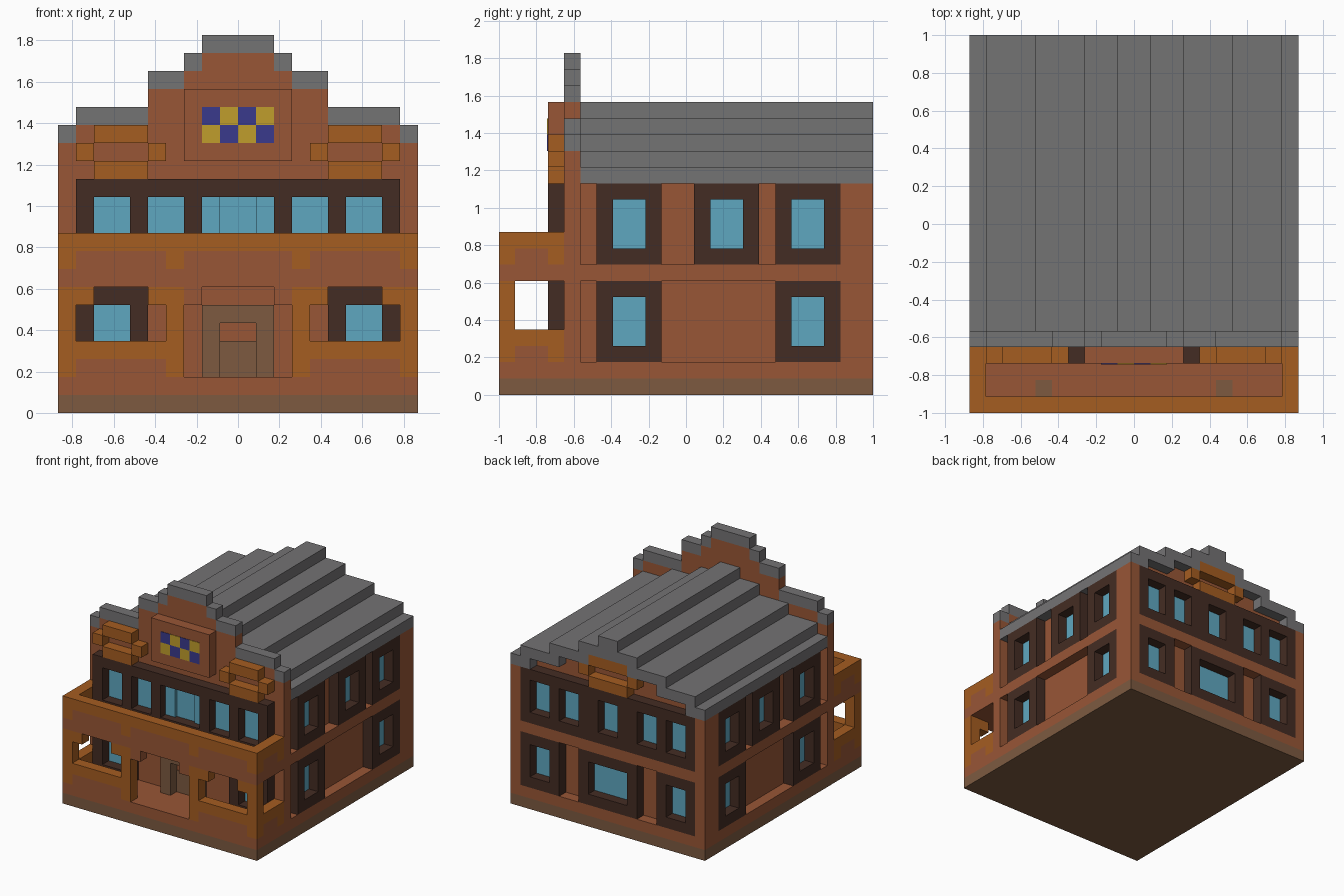
import bpy
import bmesh
from mathutils import Vector

UNIT = 2 / 23          # edge of one building block
HALF_DEPTH = 11.5      # blocks from the front edge to the centre

default_cube = bpy.data.objects.get("Cube")
if default_cube:
    bpy.data.objects.remove(default_cube, do_unlink=True)


def linear(channel):
    value = channel / 255
    return value / 12.92 if value < 0.04045 else ((value + 0.055) / 1.055) ** 2.4


def material(name, red, green, blue):
    mat = bpy.data.materials.new(name)
    mat.use_nodes = True
    colour = (linear(red), linear(green), linear(blue), 1)
    mat.diffuse_color = colour
    mat.node_tree.nodes["Principled BSDF"].inputs["Base Color"].default_value = colour
    return mat


brick = material("brick brown", 152, 86, 54)
orange = material("orange trim", 165, 93, 33)
slate = material("slate grey", 116, 115, 116)
dark = material("dark timber", 68, 44, 35)
glass = material("window blue", 95, 167, 192)
stone = material("stone tan", 125, 90, 64)
yellow = material("sign yellow", 192, 158, 44)
navy = material("sign navy", 58, 58, 140)


def add_box(bm, x0, x1, y0, y1, z0, z1):
    """Box measured in blocks: x from the centre, y from the front edge."""
    low = Vector((min(x0, x1), min(y0, y1) - HALF_DEPTH, z0)) * UNIT
    high = Vector((max(x0, x1), max(y0, y1) - HALF_DEPTH, z1)) * UNIT
    made = bmesh.ops.create_cube(bm, size=1)["verts"]
    for vert in made:
        vert.co = (low + high) / 2 + vert.co * (high - low)


def part(name, mat, boxes, mirror=False):
    bm = bmesh.new()
    for x0, x1, *rest in boxes:
        add_box(bm, x0, x1, *rest)
        if mirror and x0 != -x1:
            add_box(bm, -x1, -x0, *rest)
    mesh = bpy.data.meshes.new(name)
    bm.to_mesh(mesh)
    bm.free()
    mesh.materials.append(mat)
    obj = bpy.data.objects.new(name, mesh)
    bpy.context.scene.collection.objects.link(obj)
    return obj


def place(side, a0, a1, depth0, depth1, z0, z1):
    """Turn a span along a wall, and a depth behind its face, into a box."""
    if side == "front":
        return a0, a1, 3 + depth0, 3 + depth1, z0, z1
    if side == "back":
        return a0, a1, 23 - depth1, 23 - depth0, z0, z1
    return 10 - depth1, 10 - depth0, a0, a1, z0, z1


def window_panel(name, side, span, height, holes, hole_height):
    """Dark frame one block deep with panes set at its back."""
    mirror = side == "side"
    bottom, top = hole_height
    boxes = [place(side, *span, 0, 1, height[0], bottom),
             place(side, *span, 0, 1, top, height[1])]
    edges = [span[0]] + [edge for hole in holes for edge in hole] + [span[1]]
    for start, end in zip(edges[::2], edges[1::2]):
        boxes.append(place(side, start, end, 0, 1, bottom, top))
    part(name + "_frame", dark, boxes, mirror)
    panes = [place(side, *hole, 0.94, 1.02, bottom, top) for hole in holes]
    part(name + "_glass", glass, panes, mirror)


# Base, walls and floor bands
part("base", stone, [(-10, 10, 0, 23, 0, 1)])
part("wall_core", brick, [(-9, 9, 5, 22, 1, 13)])
part("wall_bands", brick, [(-10, 10, 0, 23, 1, 2), (-10, 10, 4, 23, 7, 8)])
part("back_corners", brick, [(9, 10, 21, 23, 2, 13)], True)

# Stepped front wall with grey coping
steps = [(10, 15), (9, 16), (5, 18), (3, 19), (2, 20)]
part("front_wall", brick, [(-w, w, 4, 5, 1, top) for w, top in steps])
inner = [w for w, top in steps[1:]] + [0]
part("front_coping", slate,
     [(end, w, 4, 5, top, top + 1) for (w, top), end in zip(steps, inner)], True)

# Stepped roof, each layer overlapping the next by one block
roof_edges = [10, 9, 6, 3, 1]
roof_inner = [8, 5, 2, 0, 0]
part("roof", slate,
     [(inside, edge, 5, 23, 13 + i, 14 + i)
      for i, (edge, inside) in enumerate(zip(roof_edges, roof_inner))], True)
part("gable_infill", brick,
     [(-w, w, 5, 22, 13 + i, 14 + i) for i, w in enumerate(roof_inner[:3])])

# Side windows
for label, start in (("rear", 17), ("near", 6)):
    hole = [(start + 1, start + 3)]
    span = (start, start + 4)
    window_panel("lower_" + label + "_side", "side", span, (2, 7), hole, (3, 6))
    window_panel("upper_" + label + "_side", "side", span, (8, 13), hole, (9, 12))
window_panel("upper_middle_side", "side", (12, 16), (8, 13), [(13, 15)], (9, 12))

# Back windows
window_panel("upper_back", "back", (-9, 9), (8, 13),
             [(-8, -6), (-5, -3), (-1, 1), (3, 5), (6, 8)], (9, 12))
window_panel("lower_back_middle", "back", (-3, 3), (2, 7), [(-2, 2)], (3, 6))
for label, start in (("right", -9), ("left", 5)):
    window_panel("lower_back_" + label, "back", (start, start + 4), (2, 7),
                 [(start + 1, start + 3)], (3, 6))
    window_panel("lower_front_" + label, "front", (start, start + 4), (2, 7),
                 [(start + 1, start + 3)], (3, 6))

# Front upper windows with a wider balcony door
window_panel("upper_front", "front", (-9, 9), (8, 13),
             [(-8, -6), (-5, -3), (-2, 2), (3, 5), (6, 8)], (9, 12))
part("balcony_door_sides", glass, [(1, 2, 3.7, 4, 9, 12)], True)

# Front door
part("door_frame", stone, [(1, 2, 3, 4, 2, 6), (-1, 1, 3, 4, 5, 6)], True)
part("door_leaf", stone, [(-1, 1, 3.9, 4, 2, 4)])

# Porch: floor, front wall and side walls with painted scallops
part("balcony_floor", brick, [(-9, 9, 1, 4, 7, 8)])
part("balcony_floor_patch", stone, [(5, 6, 1, 2, 8, 8.05)], True)
front_brick = [(0, 10, 7, 8), (0, 3, 8, 9), (4, 9, 8, 9), (4, 9, 2, 3), (2, 3, 6, 7)]
front_trim = [(0, 10, 9, 10), (3, 4, 8, 9), (9, 10, 8, 9), (3, 4, 2, 7),
              (9, 10, 2, 7), (4, 9, 3, 4), (4, 5, 6, 7), (8, 9, 6, 7)]
side_brick = [(1, 4, 7, 8), (1, 3, 8, 9), (1, 3, 2, 3)]
side_trim = [(1, 4, 9, 10), (3, 4, 8, 9), (1, 4, 3, 4), (3, 4, 2, 3)]
for label, mat, fronts, sides in (("brick", brick, front_brick, side_brick),
                                  ("trim", orange, front_trim, side_trim)):
    part("porch_front_" + label, mat,
         [(a, b, 0, 1, low, high) for a, b, low, high in fronts], True)
    part("porch_side_" + label, mat,
         [(9, 10, a, b, low, high) for a, b, low, high in sides], True)


# Ring ornaments above the windows
def ornament(name, left, right, front):
    back = front + 1
    part(name, orange, [(left, right, front, back, 13, 14),
                        (left, right, front, back, 15, 16),
                        (left - 1, left, front, back, 14, 15),
                        (right, right + 1, front, back, 14, 15)])


ornament("front_left_ornament", 5, 8, 3)
ornament("front_right_ornament", -8, -5, 3)
ornament("back_ornament", -2, 2, 22)

# Sign panel with chequered plates
part("sign_panel", brick, [(-3, 3, 3, 4, 14, 18)])
for label, mat, parity in (("navy", navy, 0), ("yellow", yellow, 1)):
    plates = [(x, x + 1, 2.96, 3, z, z + 1)
              for x in range(-2, 2) for z in (15, 16) if (x + z) % 2 == parity]
    part("sign_checks_" + label, mat, plates)
